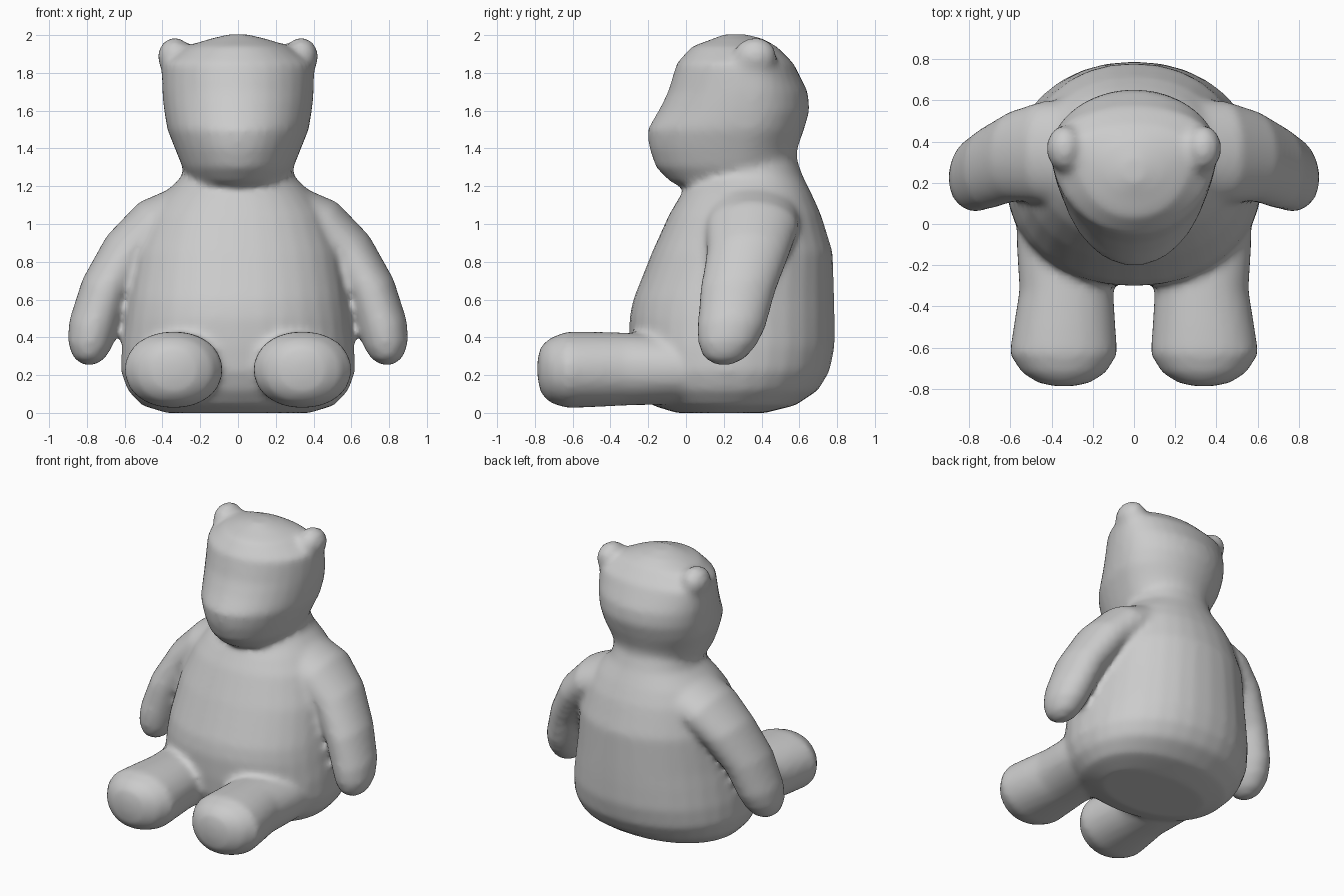
import bpy, bmesh, math
from mathutils import Vector

if "Cube" in bpy.data.objects:
    bpy.data.objects.remove(bpy.data.objects["Cube"])

SIDES = 32
parts = []


def ring(centre, u, front, back, power=2.0):
    """Superellipse ring: u is the side half-axis, front/back the two depth half-axes."""
    pts = []
    for i in range(SIDES):
        a = 2 * math.pi * i / SIDES
        c, s = math.cos(a), math.sin(a)
        c = math.copysign(abs(c) ** (2 / power), c)
        s = math.copysign(abs(s) ** (2 / power), s)
        pts.append(centre + u * c + (back * s if s > 0 else front * -s))
    return pts


def loft(name, rings):
    bm = bmesh.new()
    loops = [[bm.verts.new(p) for p in r] for r in rings]
    for a, b in zip(loops, loops[1:]):
        for i in range(SIDES):
            j = (i + 1) % SIDES
            bm.faces.new((a[i], a[j], b[j], b[i]))
    bm.faces.new(loops[0])
    bm.faces.new(loops[-1])
    bmesh.ops.recalc_face_normals(bm, faces=bm.faces)
    me = bpy.data.meshes.new(name)
    bm.to_mesh(me)
    bm.free()
    ob = bpy.data.objects.new(name, me)
    bpy.context.collection.objects.link(ob)
    parts.append(ob)


def upright(name, rows, power):
    """Loft of level rings given as z, front y, widest y, back y, half width."""
    loft(name, [ring(Vector((0, yc, z)), Vector((w, 0, 0)), Vector((0, yf - yc, 0)),
                     Vector((0, yb - yc, 0)), power) for z, yf, yc, yb, w in rows])


# Torso
upright("torso", [
    (0.00, -0.05, 0.2, 0.42, 0.38), (0.04, -0.18, 0.2, 0.58, 0.51),
    (0.12, -0.25, 0.2, 0.70, 0.585), (0.22, -0.29, 0.2, 0.76, 0.62),
    (0.35, -0.30, 0.2, 0.787, 0.615), (0.50, -0.30, 0.2, 0.787, 0.595),
    (0.60, -0.28, 0.2, 0.785, 0.58), (0.85, -0.18, 0.25, 0.777, 0.54),
    (1.05, -0.09, 0.3, 0.715, 0.47), (1.15, -0.03, 0.33, 0.67, 0.40),
    (1.25, 0.05, 0.34, 0.62, 0.30), (1.36, 0.10, 0.34, 0.58, 0.27)], 2.15)

# Head with muzzle
upright("head", [
    (1.18, 0.02, 0.25, 0.50, 0.12), (1.22, -0.08, 0.25, 0.56, 0.24),
    (1.30, -0.16, 0.28, 0.58, 0.295), (1.40, -0.195, 0.30, 0.59, 0.335),
    (1.50, -0.205, 0.33, 0.625, 0.375), (1.60, -0.145, 0.35, 0.655, 0.392),
    (1.70, -0.095, 0.36, 0.645, 0.402), (1.85, -0.05, 0.37, 0.57, 0.405),
    (1.94, 0.03, 0.35, 0.48, 0.28), (1.98, 0.14, 0.28, 0.41, 0.15),
    (2.004, 0.20, 0.26, 0.32, 0.05)], 2.0)

# Arm path: x, z, y, thickness, depth
ARM = [(0.20, 1.06, 0.34, 0.18, 0.27), (0.45, 0.98, 0.35, 0.155, 0.245),
       (0.58, 0.85, 0.33, 0.145, 0.22), (0.70, 0.65, 0.275, 0.137, 0.20),
       (0.768, 0.45, 0.24, 0.132, 0.18), (0.785, 0.36, 0.22, 0.118, 0.155),
       (0.79, 0.29, 0.205, 0.085, 0.11), (0.79, 0.252, 0.20, 0.03, 0.04)]
# Leg path: y, x, half width, z, half height
LEG = [(0.30, 0.32, 0.25, 0.22, 0.17), (-0.10, 0.325, 0.245, 0.23, 0.185),
       (-0.32, 0.328, 0.228, 0.232, 0.193), (-0.50, 0.337, 0.248, 0.23, 0.20),
       (-0.63, 0.342, 0.262, 0.228, 0.203), (-0.72, 0.34, 0.205, 0.225, 0.172),
       (-0.768, 0.34, 0.13, 0.228, 0.125), (-0.787, 0.34, 0.05, 0.235, 0.05)]

for s in (-1, 1):
    # Arm
    rings = []
    for i, (x, z, y, t, d) in enumerate(ARM):
        a, b = ARM[max(i - 1, 0)], ARM[min(i + 1, len(ARM) - 1)]
        n = Vector((-(b[1] - a[1]) * s, 0, b[0] - a[0])).normalized()
        rings.append(ring(Vector((x * s, y, z)), n * t, Vector((0, -d, 0)), Vector((0, d, 0))))
    loft("arm", rings)
    # Leg
    loft("leg", [ring(Vector((x * s, y, z)), Vector((w, 0, 0)), Vector((0, 0, -h)),
                      Vector((0, 0, h)), 2.1) for y, x, w, z, h in LEG])
    # Ear
    rings = []
    for k in range(1, 12):
        a = math.pi * k / 12
        r = math.sin(a)
        rings.append(ring(Vector((0.335 * s, 0.37, 1.885 - 0.103 * math.cos(a))),
                          Vector((0.09 * r, 0, 0)), Vector((0, -0.12 * r, 0)), Vector((0, 0.11 * r, 0))))
    loft("ear", rings)

# Sew all parts into one soft skin
bpy.ops.object.select_all(action='DESELECT')
for ob in parts:
    ob.select_set(True)
bpy.context.view_layer.objects.active = parts[0]
bpy.ops.object.join()
bear = bpy.context.view_layer.objects.active
bear.name = "plush_bear"
remesh = bear.modifiers.new("skin", 'REMESH')
remesh.mode = 'VOXEL'
remesh.voxel_size = 0.022
remesh.use_smooth_shade = True
soft = bear.modifiers.new("soften", 'SMOOTH')
soft.factor = 0.5
soft.iterations = 8
for m in ("skin", "soften"):
    bpy.ops.object.modifier_apply(modifier=m)
bpy.ops.object.shade_smooth()
